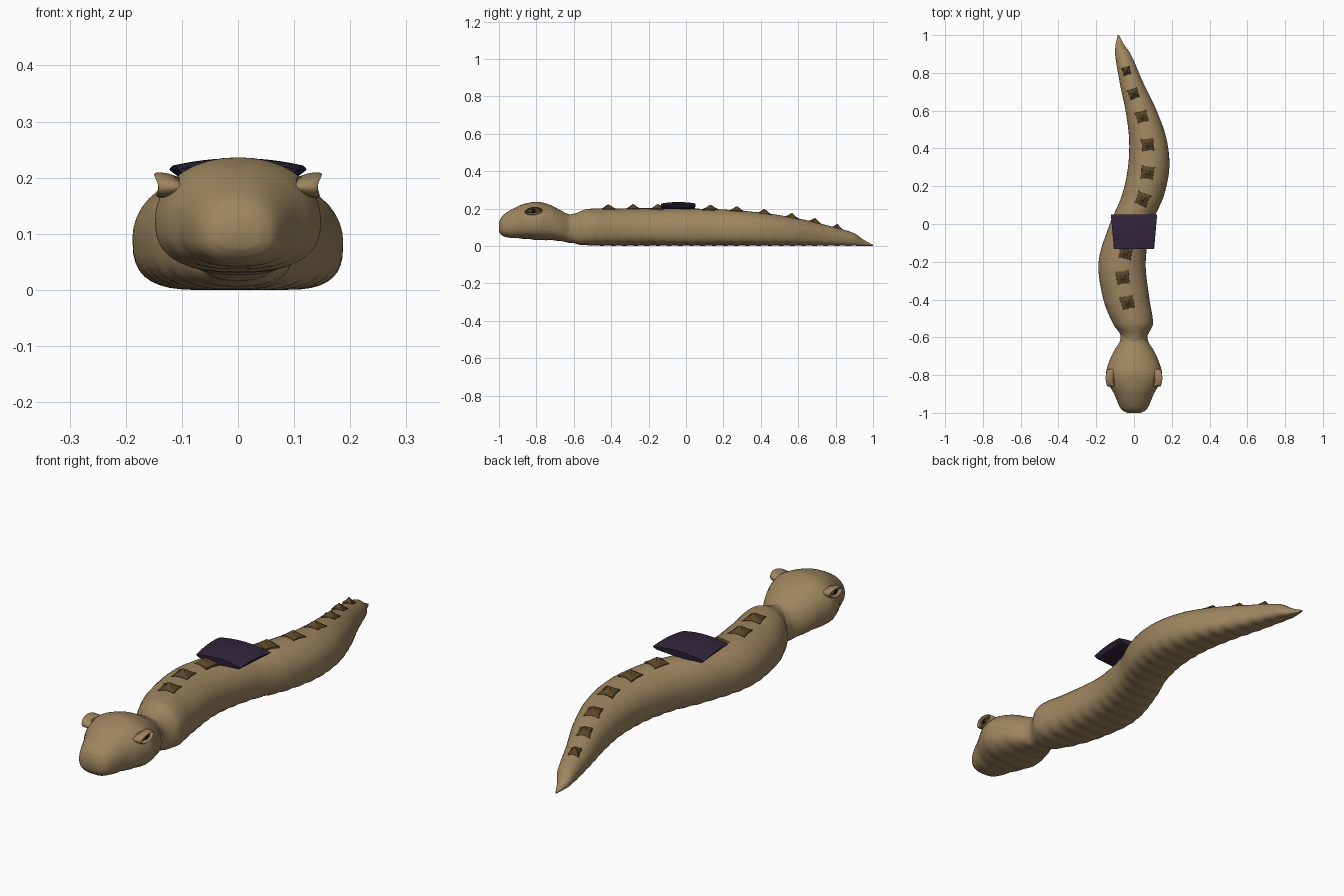
import bpy, bmesh, math
from mathutils import Vector

if "Cube" in bpy.data.objects:
    bpy.data.objects.remove(bpy.data.objects["Cube"])


def material(name, rgb):
    m = bpy.data.materials.new(name)
    m.diffuse_color = (*rgb, 1)
    m.use_nodes = True
    m.node_tree.nodes["Principled BSDF"].inputs["Base Color"].default_value = m.diffuse_color
    return m


TAN = material("tan skin", (0.34, 0.235, 0.115))
BROWN = material("dark brown scale", (0.105, 0.06, 0.022))
PURPLE = material("dark purple", (0.03, 0.019, 0.045))
BLACK = material("black pupil", (0.006, 0.005, 0.006))


def finish(name, bm, mat, angle=40):
    bmesh.ops.recalc_face_normals(bm, faces=bm.faces)
    me = bpy.data.meshes.new(name)
    bm.to_mesh(me)
    bm.free()
    ob = bpy.data.objects.new(name, me)
    bpy.context.collection.objects.link(ob)
    me.materials.append(mat)
    bpy.ops.object.select_all(action='DESELECT')
    ob.select_set(True)
    bpy.context.view_layer.objects.active = ob
    bpy.ops.object.shade_smooth_by_angle(angle=math.radians(angle))
    return ob


def bridge(bm, rings, closed=False):
    pairs = list(zip(rings, rings[1:])) + ([(rings[-1], rings[0])] if closed else [])
    for a, b in pairs:
        for i in range(len(a)):
            j = (i + 1) % len(a)
            bm.faces.new((a[i], a[j], b[j], b[i]))


def sample(table, y):
    """Smooth interpolation of a table whose first column is y."""
    i = max(k for k in range(len(table) - 1) if table[k][0] <= y)
    p1, p2 = table[i], table[i + 1]
    p0, p3 = table[max(i - 1, 0)], table[min(i + 2, len(table) - 1)]
    h = p2[0] - p1[0]
    t = (y - p1[0]) / h
    out = []
    for c in range(1, len(p1)):
        m1 = (p2[c] - p0[c]) / (p2[0] - p0[0]) * h
        m2 = (p3[c] - p1[c]) / (p3[0] - p1[0]) * h
        out.append((2*t**3 - 3*t*t + 1) * p1[c] + (t**3 - 2*t*t + t) * m1
                   + (3*t*t - 2*t**3) * p2[c] + (t**3 - t*t) * m2)
    return out


def loft(name, table, low_power, high_power, ripple, steps=110, sides=36):
    bm = bmesh.new()
    rings = []
    y0, y1 = table[0][0], table[-1][0]
    for s in range(steps + 1):
        y = y0 + (y1 - y0) * s / steps
        left, right, lo, hi = sample(table, min(y, y1 - 1e-6))
        lo += ripple * (1 + math.cos(y * 105)) * min(1, (hi - lo) * 8)
        cx, w = (left + right) / 2, (right - left) / 2
        mid = lo + (hi - lo) * 0.45
        ring = []
        for k in range(sides):
            a = math.tau * k / sides
            c, sn = math.cos(a), math.sin(a)
            e = 2 / (high_power if sn > 0 else low_power)
            x = cx + w * math.copysign(abs(c) ** e, c)
            z = mid + ((hi - mid) if sn > 0 else (mid - lo)) * math.copysign(abs(sn) ** e, sn)
            ring.append(bm.verts.new((x, y, z)))
        rings.append(ring)
    bridge(bm, rings)
    bm.faces.new(rings[0])
    bm.faces.new(rings[-1])
    return finish(name, bm, TAN, 60)


# Winding body: y, left edge, right edge, bottom, top
BODY = [(-0.64, -.07, .07, .02, .165), (-0.59, -.07, .072, .01, .175),
        (-0.53, -.11, .10, .002, .197), (-0.4, -.162, .082, 0, .20),
        (-0.2, -.187, .062, 0, .202), (0, -.128, .095, 0, .20),
        (0.15, -.065, .158, 0, .197), (0.3, -.032, .187, 0, .188),
        (0.45, -.026, .172, 0, .172), (0.6, -.045, .12, 0, .147),
        (0.75, -.076, .048, 0, .112), (0.9, -.10, -.018, 0, .068),
        (0.95, -.097, -.053, 0, .033), (1.0, -.086, -.08, 0, .007)]
loft("body", BODY, 2.9, 2.0, 0.0018, 180)

# Symmetric head: y, half width, bottom, top
HEAD = [(-1.0, .035, .075, .125), (-0.988, .06, .06, .152), (-0.965, .077, .046, .175),
        (-0.9, .105, .040, .212), (-0.85, .132, .036, .229), (-0.79, .148, .031, .236),
        (-0.72, .128, .030, .217), (-0.67, .105, .025, .190),
        (-0.62, .075, .016, .168), (-0.56, .07, .012, .17)]
loft("head", [(y, -w, w, lo, hi) for y, w, lo, hi in HEAD], 2.6, 2.1, 0.001)

# Pinched pyramid scales along the spine, following the bend of the body
for n, (x, y, size) in enumerate([(-.035, -.415, .037), (-.06, -.283, .037), (-.045, -.15, .037),
                                  (.045, .132, .036), (.072, .272, .036), (.072, .42, .034),
                                  (.042, .567, .031), (-.002, .69, .027), (-.04, .81, .022)]):
    l0, r0, _, h0 = sample(BODY, y - 0.03)
    l1, r1, _, h1 = sample(BODY, y + 0.03)
    turn = math.atan2(-(l1 + r1 - l0 - r0) / 2, 0.06)
    top, slope = sample(BODY, y)[3], (h1 - h0) / 0.06
    bm = bmesh.new()
    rings = []
    for f, lift in ((1.08, -.02), (1.0, .002), (.6, .008), (.25, .017), (.04, .022)):
        ring = []
        for k in range(8):
            a = math.tau * k / 8 + math.pi / 4
            r = size * f * (1.35 if k % 2 == 0 else 0.86)
            u, v = r * math.cos(a), r * math.sin(a)
            u *= 1 + 1.5 * v
            dx = u * math.cos(turn) - v * math.sin(turn)
            dy = u * math.sin(turn) + v * math.cos(turn)
            ring.append(bm.verts.new((x + dx, y + dy, top + slope * dy + lift - 3 * u * u)))
        rings.append(ring)
    bridge(bm, rings)
    bm.faces.new(rings[0])
    bm.faces.new(rings[-1])
    finish(f"spine_scale_{n + 1}", bm, BROWN, 50)

# Domed saddle plate, wider toward the tail
bm = bmesh.new()
bmesh.ops.create_grid(bm, x_segments=12, y_segments=12, size=1)
top_faces = bm.faces[:]
lower = bmesh.ops.extrude_face_region(bm, geom=top_faces)["geom"]
lower = {v for v in lower if isinstance(v, bmesh.types.BMVert)}
for v in bm.verts:
    u, t = v.co.x, v.co.y
    width = 0.1145 + 0.008 * t
    if v in lower:
        v.co = Vector((u * width * 0.88, -0.041 + t * 0.088, 0.197 + 0.006 * abs(u)))
    else:
        v.co = Vector((u * width, -0.041 + t * 0.092,
                       0.214 + 0.013 * (1 - u * u) + 0.008 * (1 - t * t)))
finish("saddle_plate", bm, PURPLE, 40)


def ball(name, loc, scale, mat):
    bm = bmesh.new()
    bmesh.ops.create_uvsphere(bm, u_segments=20, v_segments=12, radius=1)
    for v in bm.verts:
        v.co = Vector(loc) + Vector(v.co[i] * scale[i] for i in range(3))
    finish(name, bm, mat, 60)


# Eyes: almond lids that flare outward, an iris and a slit pupil on each side
for side, label in ((-1, "left"), (1, "right")):
    bm = bmesh.new()
    rings = []
    for k in range(28):
        a = math.tau * k / 28
        c, s = math.cos(a), math.sin(a)
        ring = []
        for j in range(10):
            b = math.tau * j / 10
            out = 0.021 * math.cos(b)
            grow = 0.0055 * math.sin(b)
            x = 0.121 + out + 0.006 * s * s + 0.10 * 0.02 * s
            y = -0.815 + (0.042 + grow) * c
            z = 0.187 + (0.0155 + grow + 0.18 * out) * s + 0.004 * c
            ring.append(bm.verts.new((side * x, y, z)))
        rings.append(ring)
    bridge(bm, rings, True)
    finish(f"{label}_eyelids", bm, TAN, 60)
    ball(f"{label}_eye", (side * .117, -.815, .187), (.024, .038, .016), BROWN)
    ball(f"{label}_pupil", (side * .137, -.815, .187), (.006, .012, .010), BLACK)
